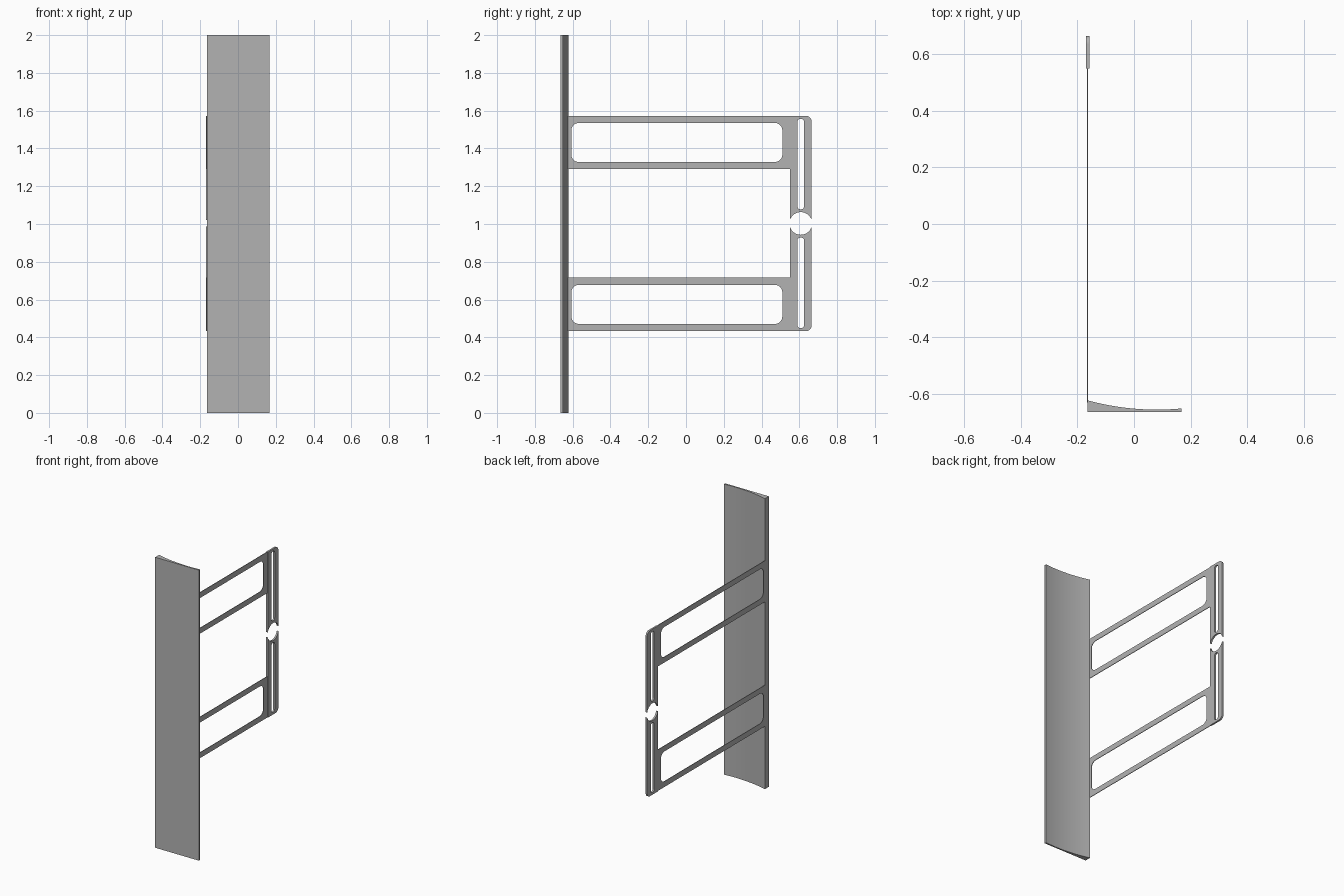
import bpy, bmesh
from math import pi, sin, cos, asin, sqrt
from mathutils import Matrix, Vector

if "Cube" in bpy.data.objects:
    bpy.data.objects.remove(bpy.data.objects["Cube"])

# Single grey material
GREY = (0.45, 0.45, 0.45, 1)
grey = bpy.data.materials.new("plain_grey")
grey.use_nodes = True
grey.diffuse_color = GREY
grey.node_tree.nodes["Principled BSDF"].inputs["Base Color"].default_value = GREY

MID_Z = 1.003


def arc(cx, cy, r, a0, a1, n=8):
    return [(cx + r * cos(a0 + (a1 - a0) * i / n), cy + r * sin(a0 + (a1 - a0) * i / n))
            for i in range(n + 1)]


def rounded(x0, x1, y0, y1, r):
    """Counter-clockwise rounded rectangle."""
    centres = [(x1 - r, y1 - r), (x0 + r, y1 - r), (x0 + r, y0 + r), (x1 - r, y0 + r)]
    return [p for k, (cx, cy) in enumerate(centres)
            for p in arc(cx, cy, r, k * pi / 2, (k + 1) * pi / 2)]


def plate(name, outlines, low, high, matrix=Matrix(), mirror=False):
    """Fill the outlines (later ones are holes) and extrude from low to high."""
    curve = bpy.data.curves.new(name, "CURVE")
    curve.dimensions, curve.fill_mode = "2D", "BOTH"
    curve.extrude = (high - low) / 2
    for pts in outlines:
        spline = curve.splines.new("POLY")
        spline.points.add(len(pts) - 1)
        for sp, (x, y) in zip(spline.points, pts):
            sp.co = (x, y, 0, 1)
        spline.use_cyclic_u = True
    helper = bpy.data.objects.new(name + "_outline", curve)
    mesh = bpy.data.meshes.new_from_object(helper)
    bpy.data.objects.remove(helper)
    bm = bmesh.new()
    bm.from_mesh(mesh)
    bmesh.ops.remove_doubles(bm, verts=bm.verts, dist=1e-5)
    bm.transform(matrix @ Matrix.Translation((0, 0, (low + high) / 2)))
    bmesh.ops.recalc_face_normals(bm, faces=bm.faces)
    bm.to_mesh(mesh)
    bm.free()
    mesh.materials.clear()
    mesh.materials.append(grey)
    obj = bpy.data.objects.new(name, mesh)
    bpy.context.collection.objects.link(obj)
    if mirror:
        obj.location.z = MID_Z
        mod = obj.modifiers.new("mirror", "MIRROR")
        mod.use_axis = (False, False, True)
        mod.use_mirror_merge = False
    bpy.ops.object.select_all(action="DESELECT")
    obj.select_set(True)
    bpy.context.view_layer.objects.active = obj
    bpy.ops.object.shade_smooth_by_angle(angle=0.5)
    return obj


# Tall front panel: flat front, hollow curved back
LEFT, RIGHT, FRONT = -0.165, 0.168, -0.665
steps = 16
back = []
for i in range(steps + 1):
    x = RIGHT + (LEFT - RIGHT) * i / steps
    back.append((x, -0.656 + 0.55 * (x - 0.08) ** 2))
plate("front_panel", [[(LEFT, FRONT), (RIGHT, FRONT)] + back], 0, 2)

# Side frame is drawn in (y, z about its middle) and thickened along x
SIDE = Matrix(((0, 0, 1, 0), (1, 0, 0, 0), (0, 1, 0, 0), (0, 0, 0, 1)))
TOP, ARM_LOW, INNER, OUTER = 0.57, 0.287, 0.55, 0.665

# Arms with long rounded windows
arm = [(-0.63, ARM_LOW), (INNER, ARM_LOW), (INNER, TOP), (-0.63, TOP)]
window = rounded(-0.607, 0.51, 0.325, 0.532, 0.04)
plate("side_arms", [arm, window], -0.166, -0.162, SIDE, mirror=True)

# Thicker end strip, cut through by the round hole, with narrow slots
mid, r, corner = (INNER + OUTER) / 2, 0.06, 0.03
half = (OUTER - INNER) / 2
a = asin(sqrt(r * r - half * half) / r)
strip = (arc(mid, 0, r, pi - a, a, 20)
         + arc(OUTER - corner, TOP - corner, corner, 0, pi / 2)
         + [(INNER, TOP)])
slot = rounded(mid - 0.018, mid + 0.018, 0.075, 0.554, 0.016)
plate("end_strip", [strip, slot], -0.17, -0.158, SIDE, mirror=True)
